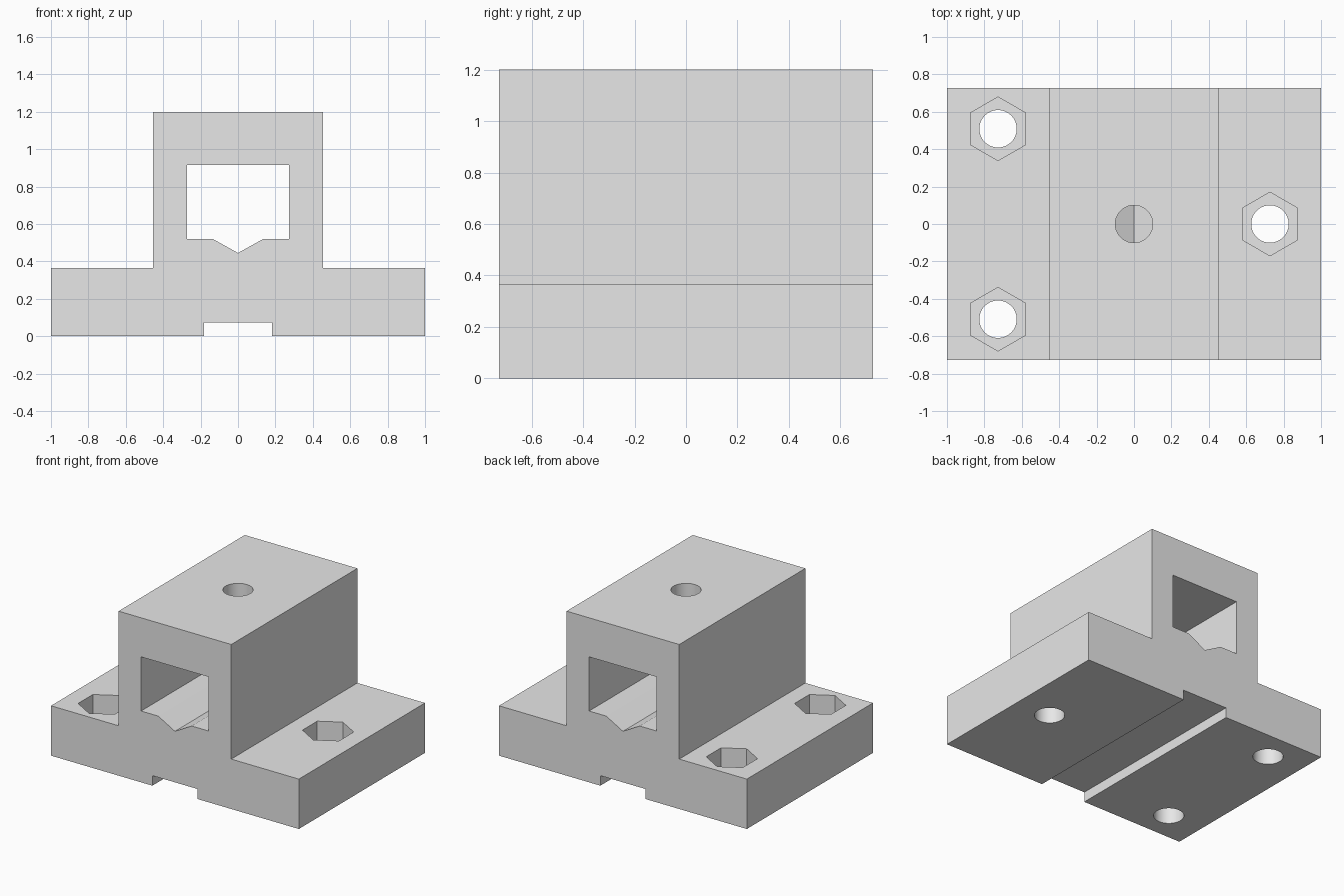
import bpy
import math
from mathutils import Vector

default = bpy.data.objects.get("Cube")
if default:
    bpy.data.objects.remove(default, do_unlink=True)

grey = bpy.data.materials.new("plain_grey")
grey.use_nodes = True
grey.diffuse_color = (0.8, 0.8, 0.8, 1)
grey.node_tree.nodes["Principled BSDF"].inputs["Base Color"].default_value = (0.8, 0.8, 0.8, 1)


def prism(name, ring, direction):
    """Closed prism from a ring of points swept along a direction."""
    n = len(ring)
    start = [Vector(p) for p in ring]
    end = [p + Vector(direction) for p in start]
    faces = [tuple(range(n))[::-1], tuple(range(n, 2 * n))]
    faces += [(i, (i + 1) % n, (i + 1) % n + n, i + n) for i in range(n)]
    mesh = bpy.data.meshes.new(name)
    mesh.from_pydata(start + end, [], faces)
    mesh.materials.append(grey)
    obj = bpy.data.objects.new(name, mesh)
    bpy.context.collection.objects.link(obj)
    # Make all faces point outward
    import bmesh
    bm = bmesh.new()
    bm.from_mesh(mesh)
    bmesh.ops.recalc_face_normals(bm, faces=bm.faces)
    bm.to_mesh(mesh)
    bm.free()
    return obj


def profile_along_y(name, half, depth):
    """Sweep a left-right symmetric front profile through the given half depth."""
    mirrored = [(-x, z) for x, z in reversed(half) if x > 0]
    return prism(name, [(x, -depth, z) for x, z in half + mirrored], (0, 2 * depth, 0))


def upright(name, x, y, radius, sides, low, high):
    """Vertical round or hexagonal prism with a corner facing the back."""
    ring = [(x + radius * math.sin(a), y + radius * math.cos(a), low)
            for a in (math.tau * i / sides for i in range(sides))]
    return prism(name, ring, (0, 0, high - low))


# Body: flanged base, raised block and groove along the underside
body = profile_along_y("clamp_body", [
    (0.182, 0.073), (0.182, 0), (1, 0), (1, 0.364), (0.4545, 0.364), (0.4545, 1.2)], 0.727)

# Tunnel with a vee floor
cutters = [profile_along_y("tunnel_cutter", [
    (0, 0.445), (0.135, 0.52), (0.273, 0.52), (0.273, 0.915)], 0.9)]

# Set screw hole in the roof
cutters.append(upright("set_screw_cutter", 0, 0, 0.1, 48, 0.75, 1.3))

# Bolt holes with hexagonal nut pockets
for x, y in ((-0.727, 0.509), (-0.727, -0.509), (0.727, 0)):
    cutters.append(upright("bolt_hole_cutter", x, y, 0.1, 48, -0.1, 0.3))
    cutters.append(upright("nut_pocket_cutter", x, y, 0.17, 6, 0.182, 0.5))

bpy.ops.object.select_all(action="DESELECT")
bpy.context.view_layer.objects.active = body
body.select_set(True)
for cutter in cutters:
    cutter.hide_render = True
    cut = body.modifiers.new("cut", "BOOLEAN")
    cut.operation = "DIFFERENCE"
    cut.solver = "EXACT"
    cut.object = cutter
    bpy.ops.object.modifier_apply(modifier=cut.name)
    bpy.data.objects.remove(cutter, do_unlink=True)

bpy.ops.object.shade_smooth_by_angle(angle=math.radians(25))
